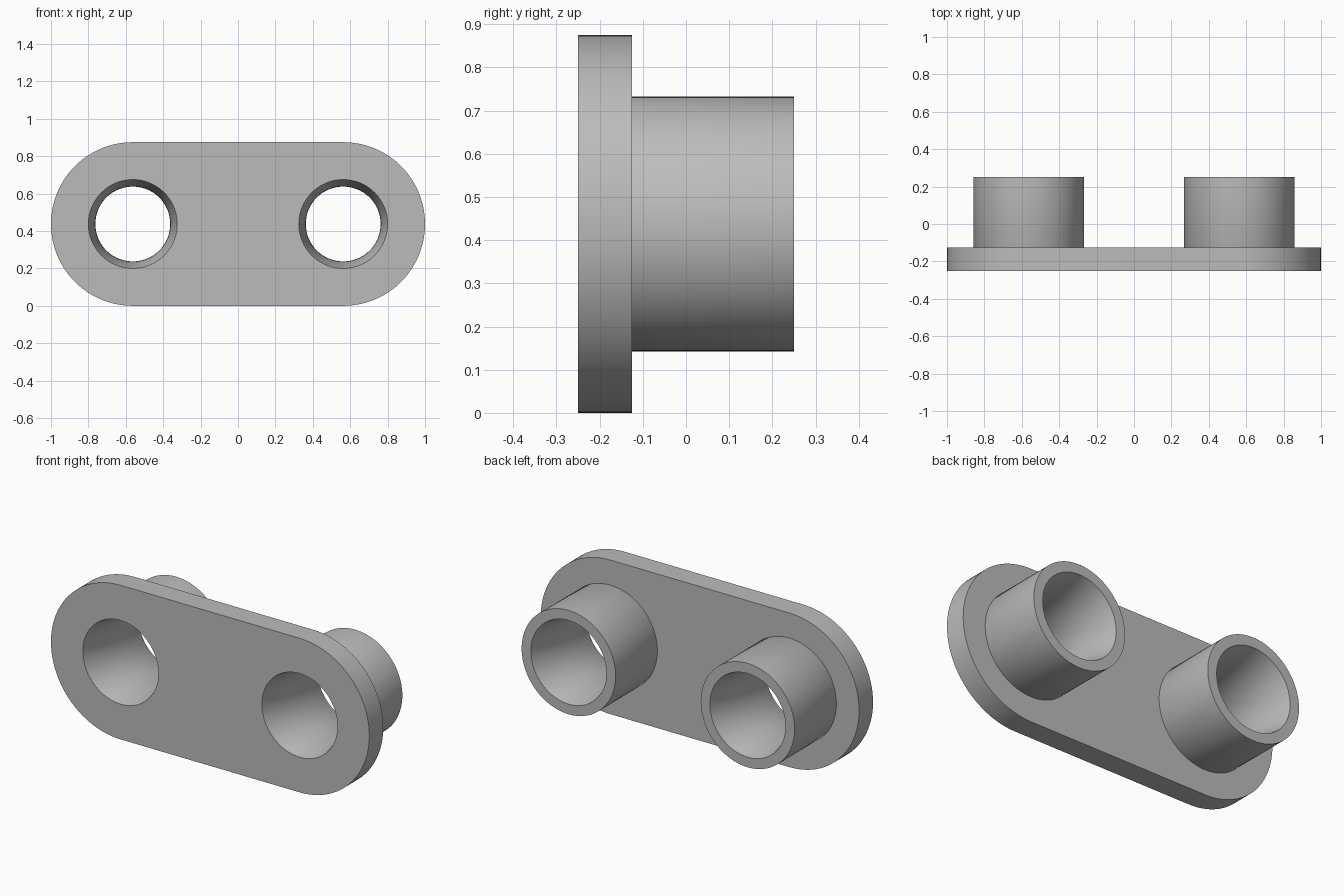
import bpy, bmesh
from math import sin, cos, pi
from mathutils import Matrix, Vector

cube = bpy.data.objects.get("Cube")
if cube:
    bpy.data.objects.remove(cube, do_unlink=True)

SEGMENTS = 96
CENTRE_X, CENTRE_Z = 0.5625, 0.4375      # hole axes
FRONT, PLATE_BACK, BACK = -0.25, -0.125, 0.25
MOUTH, THROAT, OUTER = 0.2375, 0.2, 0.295

grey = bpy.data.materials.new("light_grey")
grey.use_nodes = True
grey.diffuse_color = (0.5, 0.5, 0.5, 1)
grey.node_tree.nodes["Principled BSDF"].inputs["Base Color"].default_value = grey.diffuse_color


def arc(cx, radius, start, end, steps):
    """Points along an arc in the plate outline plane."""
    angles = [start + (end - start) * i / steps for i in range(steps + 1)]
    return [(cx + radius * cos(a), CENTRE_Z + radius * sin(a)) for a in angles]


def add_object(name, bm):
    bmesh.ops.remove_doubles(bm, verts=bm.verts, dist=1e-5)
    bmesh.ops.recalc_face_normals(bm, faces=bm.faces)
    mesh = bpy.data.meshes.new(name)
    bm.to_mesh(mesh)
    bm.free()
    mesh.materials.append(grey)
    obj = bpy.data.objects.new(name, mesh)
    bpy.context.collection.objects.link(obj)
    bpy.ops.object.select_all(action="DESELECT")
    obj.select_set(True)
    bpy.context.view_layer.objects.active = obj
    bpy.ops.object.shade_smooth_by_angle(angle=pi / 6)
    return obj


# Rounded plate with two holes, from a filled outline
outline = (arc(CENTRE_X, CENTRE_Z, -pi / 2, pi / 2, SEGMENTS // 2)
           + arc(-CENTRE_X, CENTRE_Z, pi / 2, 3 * pi / 2, SEGMENTS // 2))
holes = [arc(side * CENTRE_X, MOUTH, 0, 2 * pi, SEGMENTS)[:-1] for side in (-1, 1)]
bm = bmesh.new()
for loop in [outline] + holes:
    verts = [bm.verts.new((x, FRONT, z)) for x, z in loop]
    for i, v in enumerate(verts):
        bm.edges.new((verts[i - 1], v))
bmesh.ops.triangle_fill(bm, edges=bm.edges[:], use_beauty=True, normal=Vector((0, -1, 0)))
solid = bmesh.ops.extrude_face_region(bm, geom=bm.faces[:], use_keep_orig=True)
moved = [g for g in solid["geom"] if isinstance(g, bmesh.types.BMVert)]
bmesh.ops.translate(bm, verts=moved, vec=(0, PLATE_BACK - FRONT, 0))
add_object("plate", bm)

# Tubes with a bore that narrows gently to the middle, as lathed profiles
STEPS = 16
profile = []
for i in range(STEPS + 1):
    t = 2 * i / STEPS - 1
    profile.append((THROAT + (MOUTH - THROAT) * t * t, BACK * t))
profile += [(OUTER, BACK), (OUTER, PLATE_BACK)]

for name, side in (("left_tube", 1), ("right_tube", -1)):
    bm = bmesh.new()
    verts = [bm.verts.new((r, y, 0)) for r, y in profile]
    edges = [bm.edges.new((verts[i - 1], v)) for i, v in enumerate(verts)]
    bmesh.ops.spin(bm, geom=verts + edges, cent=(0, 0, 0), axis=(0, 1, 0),
                   angle=2 * pi, steps=SEGMENTS, use_merge=True)
    bm.transform(Matrix.Translation((side * CENTRE_X, 0, CENTRE_Z)))
    add_object(name, bm)
